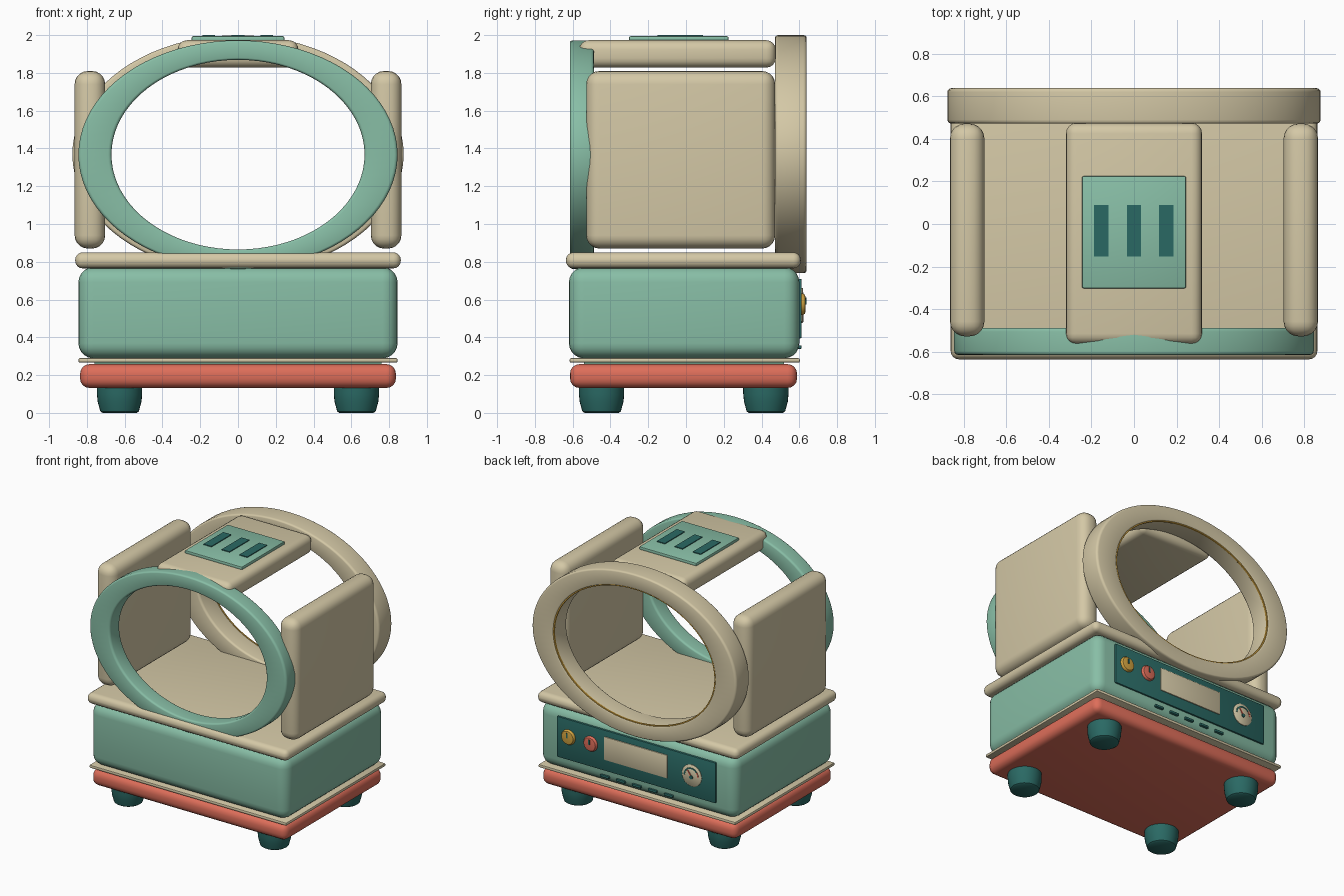
import bpy, bmesh, math
from mathutils import Matrix, Vector

if "Cube" in bpy.data.objects:
    bpy.data.objects.remove(bpy.data.objects["Cube"])


def mat(name, r, g, b):
    m = bpy.data.materials.new(name)
    m.diffuse_color = (r, g, b, 1)
    m.use_nodes = True
    m.node_tree.nodes["Principled BSDF"].inputs["Base Color"].default_value = m.diffuse_color
    return m


CREAM = mat("cream", .658, .578, .381)
GREEN = mat("mint green", .246, .515, .381)
CORAL = mat("coral", .73, .156, .102)
TEAL = mat("dark teal", .023, .141, .127)
GOLD = mat("gold", .658, .376, .053)


def finish(bm, name, material, angle=40):
    bmesh.ops.recalc_face_normals(bm, faces=bm.faces)
    me = bpy.data.meshes.new(name)
    bm.to_mesh(me)
    bm.free()
    me.materials.append(material)
    me.shade_smooth()
    me.set_sharp_from_angle(angle=math.radians(angle))
    ob = bpy.data.objects.new(name, me)
    bpy.context.collection.objects.link(ob)
    return ob


def box(name, x, y, z, material, bevel=0, segs=4, tilt=0):
    """Rounded box from (min, max) ranges, optionally tilted about y."""
    bm = bmesh.new()
    bmesh.ops.create_cube(bm, size=1)
    size = [r[1] - r[0] for r in (x, y, z)]
    mid = Vector([(r[0] + r[1]) / 2 for r in (x, y, z)])
    bmesh.ops.scale(bm, vec=size, verts=bm.verts)
    if bevel:
        bmesh.ops.bevel(bm, geom=bm.edges[:], offset=bevel, segments=segs,
                        profile=.5, affect='EDGES')
    bmesh.ops.transform(bm, verts=bm.verts,
                        matrix=Matrix.Translation(mid) @ Matrix.Rotation(tilt, 4, 'Y'))
    return finish(bm, name, material)


def lathe(name, profile, centre, material, along_y=False, n=32):
    """Solid of revolution from (radius, height) points, about z or y."""
    bm = bmesh.new()
    rows = []
    for r, h in profile:
        row = []
        for i in range(n):
            a = math.tau * i / n
            c, s = r * math.cos(a), r * math.sin(a)
            row.append(bm.verts.new(Vector(centre) + Vector((c, h, s) if along_y else (c, s, h))))
        rows.append(row)
    for p, q in zip(rows, rows[1:]):
        for i in range(n):
            j = (i + 1) % n
            bm.faces.new((p[i], p[j], q[j], q[i]))
    bm.faces.new(rows[0])
    bm.faces.new(rows[-1])
    return finish(bm, name, material)


def oval_ring(name, outer, inner, y0, y1, zc, material, soft=.018, n=80):
    """Oval hoop with a rounded rectangular section."""
    section = []
    ft = soft / (outer[0] - inner[0])
    for t, y, start in ((1 - ft, y1 - soft, 0), (ft, y1 - soft, 90),
                        (ft, y0 + soft, 180), (1 - ft, y0 + soft, 270)):
        for k in range(4):
            a = math.radians(start + 30 * k)
            section.append((t + ft * math.cos(a), y + soft * math.sin(a)))
    bm = bmesh.new()
    rows = []
    for i in range(n):
        a = math.tau * i / n
        rows.append([bm.verts.new(((inner[0] + (outer[0] - inner[0]) * t) * math.cos(a), y,
                                   zc + (inner[1] + (outer[1] - inner[1]) * t) * math.sin(a)))
                     for t, y in section])
    m = len(section)
    for i in range(n):
        p, q = rows[i], rows[(i + 1) % n]
        for j in range(m):
            k = (j + 1) % m
            bm.faces.new((p[j], p[k], q[k], q[j]))
    return finish(bm, name, material, 80)


# Feet
for x in (-.627, .627):
    for y in (-.447, .423):
        lathe("foot", [(.09, 0), (.102, .008), (.116, .06), (.12, .10), (.12, .15)],
              (x, y, 0), TEAL)

# Stacked base, body and tray
box("base_slab", (-.836, .836), (-.614, .588), (.132, .258), CORAL, .05)
box("body_core", (-.76, .76), (-.54, .52), (.25, .30), GREEN)
box("trim_strip", (-.845, .845), (-.616, .603), (.266, .29), CREAM, .008, 2)
box("body", (-.845, .845), (-.62, .60), (.289, .772), GREEN, .08, 5)
box("tray", (-.862, .862), (-.636, .608), (.765, .85), CREAM, .04)

# Side panels and roof
for s in (-1, 1):
    box("side_panel", sorted((s * .703, s * .865)), (-.528, .472), (.87, 1.81), CREAM, .07, 5)
box("roof_panel", (-.32, .32), (-.565, .475), (1.828, 1.973), CREAM, .05)

# Roof vent
box("vent_plate", (-.245, .245), (-.302, .225), (1.965, 1.994), GREEN, .008, 2)
for x in (-.155, 0, .152):
    box("vent_slot", (x - .034, x + .034), (-.152, .09), (1.992, 2.0), TEAL)

# Front and back hoops
oval_ring("front_ring", (.845, .605), (.67, .502), -.615, -.488, 1.367, GREEN)
oval_ring("back_ring", (.877, .63), (.69, .515), .472, .638, 1.37, CREAM)
oval_ring("back_ring_trim", (.698, .523), (.686, .511), .622, .634, 1.37, GOLD, .003)

# Control panel on the back
box("control_panel", (-.68, .68), (.58, .612), (.395, .71), TEAL, .006, 2)
box("display", (-.27, .27), (.60, .619), (.482, .662), CREAM, .004, 2)
for x, m in ((.578, GOLD), (.387, CORAL)):
    lathe("knob", [(.058, .60), (.058, .618), (.05, .63), (.042, .632)], (x, 0, .575), m, True)
    box("knob_pointer", (x - .006, x + .006), (.63, .637), (.575, .612), TEAL)

# Gauge with scale ticks and needle
GX, GZ = -.48, .56
lathe("gauge_dial", [(.084, .60), (.084, .616), (.078, .621)], (GX, 0, GZ), CREAM, True)
for k in range(9):
    a = math.radians(-80 + 20 * k)
    x, z = GX + .058 * math.sin(a), GZ + .058 * math.cos(a)
    box("gauge_tick", (x - .0105, x + .0105), (.62, .624), (z - .005, z + .005),
        CORAL if k < 2 else TEAL, tilt=a)
box("gauge_needle", (GX + .008, GX + .018), (.62, .626), (GZ - .02, GZ + .045), CORAL, tilt=.6)
lathe("gauge_hub", [(.014, .618), (.014, .628)], (GX, 0, GZ - .01), TEAL, True, 16)

# Slots under the control panel
for k in range(-2, 3):
    x = k * .137
    box("lower_slot", (x - .038, x + .038), (.56, .612), (.338, .358), TEAL, .006, 2)
